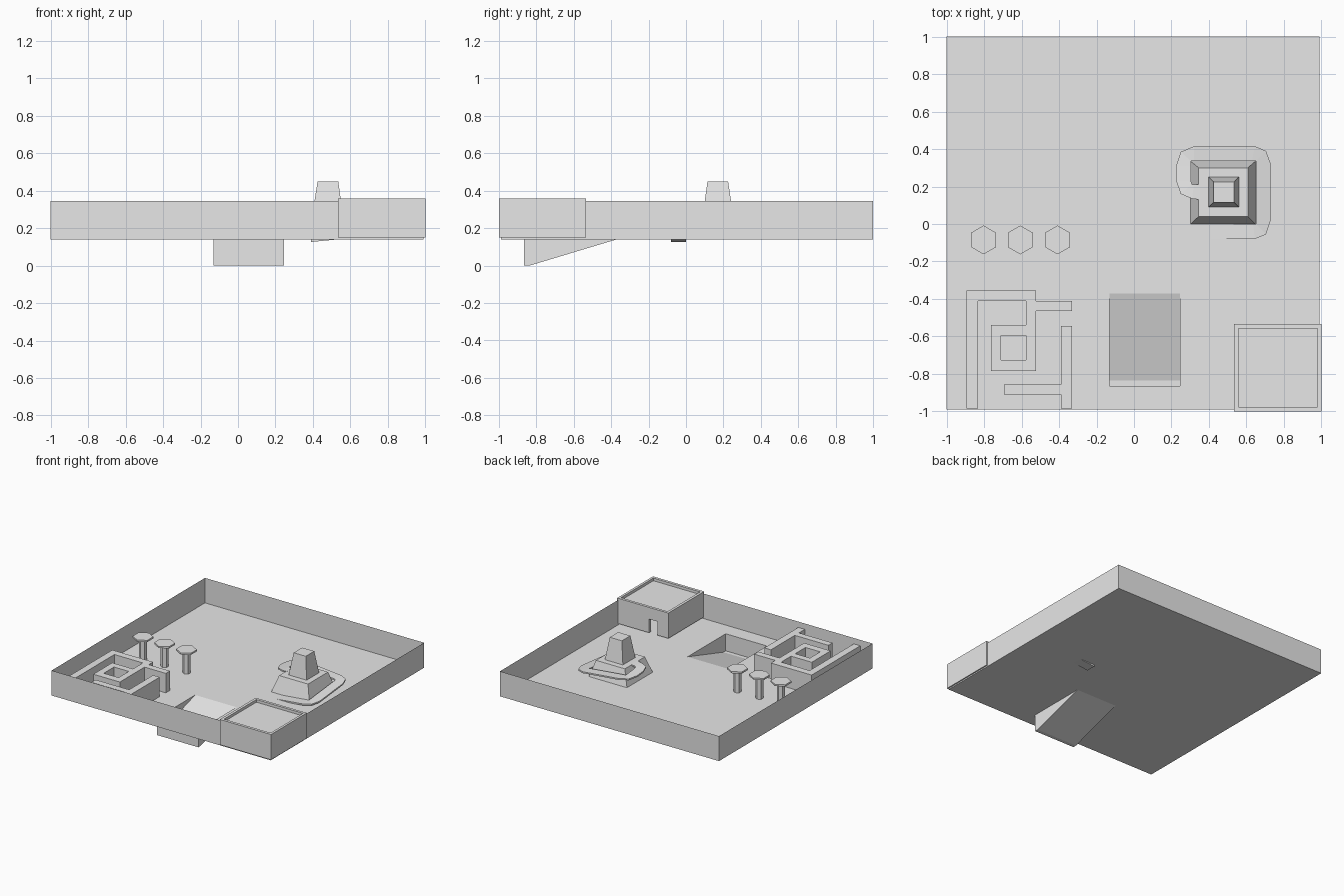
import bpy, bmesh, math
from mathutils import Vector

if "Cube" in bpy.data.objects:
    bpy.data.objects.remove(bpy.data.objects["Cube"])

grey = bpy.data.materials.new("plain_grey")
grey.diffuse_color = (0.8, 0.8, 0.8, 1)
grey.use_nodes = True
grey.node_tree.nodes["Principled BSDF"].inputs["Base Color"].default_value = grey.diffuse_color
FLOOR = 0.14


def finish(name, bm, recalc=True):
    bmesh.ops.remove_doubles(bm, verts=bm.verts, dist=1e-5)
    if recalc:
        bmesh.ops.recalc_face_normals(bm, faces=bm.faces)
    me = bpy.data.meshes.new(name)
    bm.to_mesh(me)
    bm.free()
    me.materials.append(grey)
    ob = bpy.data.objects.new(name, me)
    bpy.context.collection.objects.link(ob)
    return ob


def quad(bm, *pts):
    bm.faces.new([bm.verts.new(p) for p in pts])


def loft(bm, rings):
    """Join closed rings of points into one capped solid."""
    rows = [[bm.verts.new(p) for p in r] for r in rings]
    n = len(rows[0])
    for a, b in zip(rows, rows[1:]):
        for i in range(n):
            j = (i + 1) % n
            bm.faces.new((a[i], a[j], b[j], b[i]))
    bm.faces.new(rows[0][::-1])
    bm.faces.new(rows[-1])


def rect(x0, x1, y0, y1, z):
    return [(x0, y0, z), (x1, y0, z), (x1, y1, z), (x0, y1, z)]


def box(name, x0, x1, y0, y1, z0, z1):
    bm = bmesh.new()
    loft(bm, [rect(x0, x1, y0, y1, z0), rect(x0, x1, y0, y1, z1)])
    return finish(name, bm)


# Open tray: floor with a pit opening and thin perimeter walls
xs, ys, top = [-1, -0.13, 0.245, 0.99], [-0.99, -0.865, -0.37, 1], 0.345
bm = bmesh.new()
for i in range(3):
    for j in range(3):
        if (i, j) != (1, 1):
            quad(bm, *rect(xs[i], xs[i + 1], ys[j], ys[j + 1], FLOOR))
corners = [(-1, -0.99), (0.99, -0.99), (0.99, 1), (-1, 1)]
for k in range(4):
    (ax, ay), (bx, by) = corners[k], corners[(k + 1) % 4]
    quad(bm, (bx, by, FLOOR), (ax, ay, FLOOR), (ax, ay, top), (bx, by, top))
finish("floor_and_walls", bm, recalc=False)

# Sunken ramp pit
x0, x1 = -0.13, 0.245
prof = [(-0.865, FLOOR), (-0.865, 0.0), (-0.835, 0.0), (-0.37, FLOOR)]
bm = bmesh.new()
for (ya, za), (yb, zb) in zip(prof, prof[1:]):
    quad(bm, (x0, ya, za), (x1, ya, za), (x1, yb, zb), (x0, yb, zb))
quad(bm, *[(x0, y, z) for y, z in prof])
quad(bm, *[(x1, y, z) for y, z in reversed(prof)])
finish("ramp_pit", bm, recalc=False)


# Maze walls: flat outlines, extruded
def maze(name, outlines, z0, z1):
    cu = bpy.data.curves.new(name, 'CURVE')
    cu.dimensions, cu.fill_mode = '2D', 'BOTH'
    cu.extrude = (z1 - z0) / 2
    for pts in outlines:
        sp = cu.splines.new('POLY')
        sp.points.add(len(pts) - 1)
        for p, (x, y) in zip(sp.points, pts):
            p.co = (x, y, 0, 1)
        sp.use_cyclic_u = True
    tmp = bpy.data.objects.new(name + "_outline", cu)
    bpy.context.collection.objects.link(tmp)
    bpy.context.view_layer.update()
    me = bpy.data.meshes.new_from_object(
        tmp.evaluated_get(bpy.context.evaluated_depsgraph_get()))
    bpy.data.objects.remove(tmp)
    bm = bmesh.new()
    bm.from_mesh(me)
    bmesh.ops.translate(bm, verts=bm.verts, vec=(0, 0, (z0 + z1) / 2))
    for f in bm.faces:
        f.smooth = False
        f.material_index = 0
    finish(name, bm)


maze("maze_spiral_wall", [
    [(-.893, -.985), (-.893, -.355), (-.523, -.355), (-.523, -.412),
     (-.33, -.412), (-.33, -.465), (-.523, -.465), (-.523, -.786),
     (-.764, -.786), (-.764, -.54), (-.576, -.54), (-.576, -.412),
     (-.834, -.412), (-.834, -.985)],
    [(-.71, -.594), (-.576, -.594), (-.576, -.727), (-.71, -.727)]], FLOOR, 0.30)
maze("maze_side_wall", [
    [(-.389, -.545), (-.33, -.545), (-.33, -.985), (-.389, -.985),
     (-.389, -.909), (-.694, -.909), (-.694, -.856), (-.389, -.856)]], FLOOR, 0.30)


# Three hexagonal mushroom posts
def hexagon(cx, cy, r, z):
    return [(cx + r * math.sin(k * math.pi / 3),
             cy + r * math.cos(k * math.pi / 3), z) for k in range(6)]


for i, cx in enumerate((-0.803, -0.607, -0.408)):
    bm = bmesh.new()
    loft(bm, [hexagon(cx, -0.085, r, z) for r, z in
              ((.03, FLOOR), (.03, .30), (.077, .318), (.077, .332))])
    finish(f"hex_post_{i + 1}", bm)

# Stepped tower: wide tapered base and narrow tapered top
bm = bmesh.new()
loft(bm, [rect(.302, .648, 0, .335, FLOOR), rect(.345, .608, .04, .30, .27)])
finish("tower_base", bm)
bm = bmesh.new()
loft(bm, [rect(.397, .56, .09, .252, .27), rect(.425, .535, .115, .225, .45)])
finish("tower_top", bm)

# Path winding up around the tower: outer and inner edge points
path = [(.39, -.08, .39, 0), (.645, -.08, .635, 0), (.705, -.055, .65, 0),
        (.73, .02, .65, .02), (.73, .32, .65, .32), (.705, .39, .65, .335),
        (.645, .415, .63, .335), (.32, .415, .32, .335), (.25, .385, .305, .335),
        (.225, .31, .305, .31), (.225, .23, .305, .225), (.25, .16, .31, .212),
        (.31, .135, .32, .21), (.352, .13, .352, .21)]
mids = [Vector(((a + c) / 2, (b + d) / 2)) for a, b, c, d in path]
dist = [0]
for a, b in zip(mids, mids[1:]):
    dist.append(dist[-1] + (b - a).length)
rings = []
for (ox, oy, ix, iy), s in zip(path, dist):
    z = 0.138 + (0.271 - 0.138) * s / dist[-1]
    lo = z - 0.012
    rings.append([(ox, oy, lo), (ix, iy, lo), (ix, iy, z), (ox, oy, z)])
bm = bmesh.new()
loft(bm, rings)
finish("winding_path", bm)

# Corner hut: hollow, with recessed roof and doorway in the back wall
hut = box("corner_hut", .535, 1, -1, -.535, .15, .358)
cutters = [box("roof_cutter", .557, .98, -.977, -.557, .336, .5),
           box("room_cutter", .557, .98, -.977, -.557, .05, .315),
           box("door_cutter", .632, .71, -.6, -.4, .05, .262)]
for c in cutters:
    c.hide_render = True
    m = hut.modifiers.new(c.name, 'BOOLEAN')
    m.operation, m.solver, m.object = 'DIFFERENCE', 'EXACT', c
bpy.context.view_layer.update()
me = bpy.data.meshes.new_from_object(
    hut.evaluated_get(bpy.context.evaluated_depsgraph_get()))
hut.modifiers.clear()
hut.data = me
me.materials.clear()
me.materials.append(grey)
for c in cutters:
    bpy.data.objects.remove(c)
